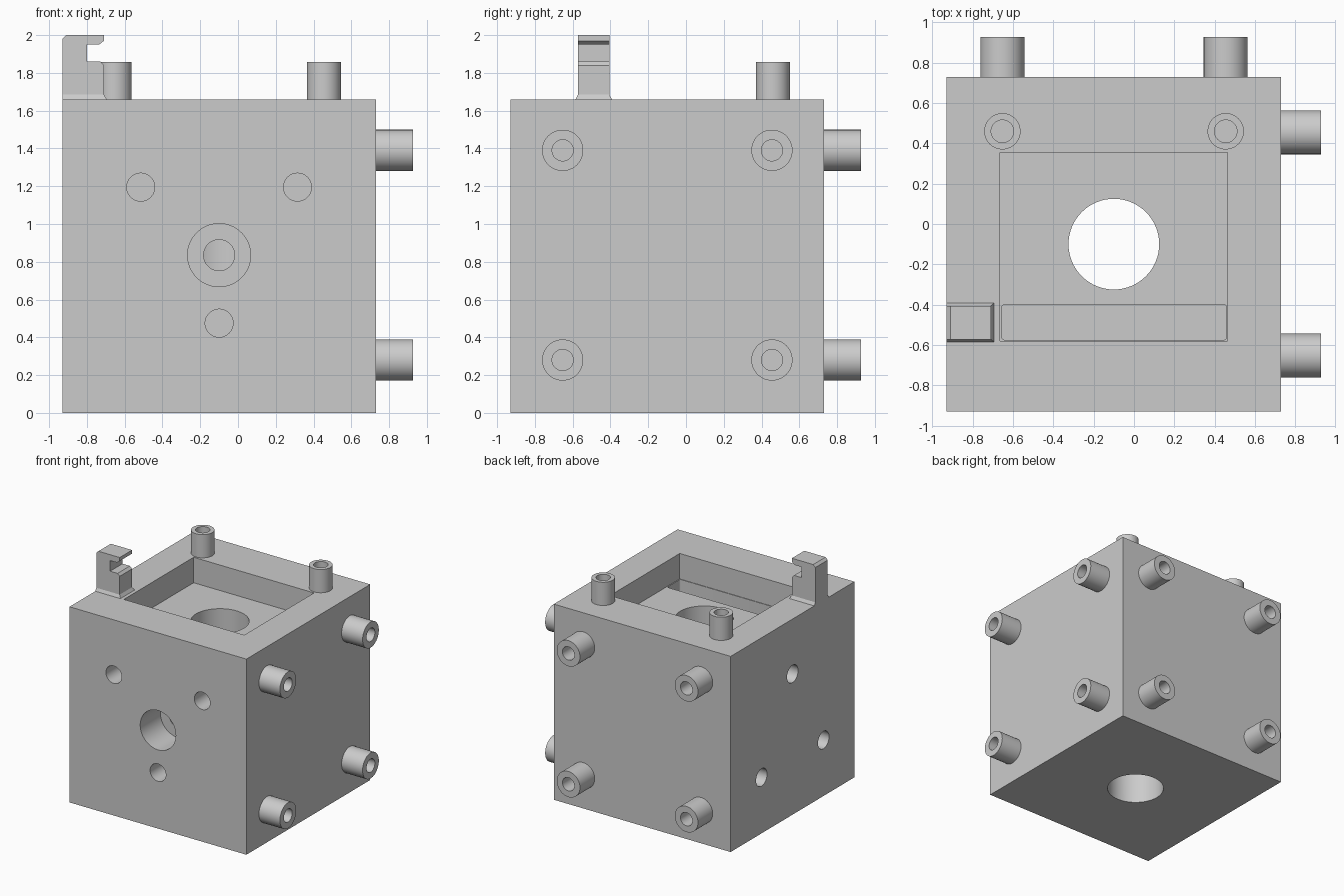
import bpy, bmesh, math
from mathutils import Matrix, Vector

cube = bpy.data.objects.get("Cube")
if cube:
    bpy.data.objects.remove(cube, do_unlink=True)

grey = bpy.data.materials.new("plain_grey")
grey.use_nodes = True
grey.diffuse_color = (0.6, 0.6, 0.6, 1)
grey.node_tree.nodes["Principled BSDF"].inputs["Base Color"].default_value = (0.6, 0.6, 0.6, 1)

LOW, HIGH, TOP = -0.93, 0.73, 1.66     # block limits
MID = -0.1                             # block axis in x and y
TURN = {"x": Matrix.Rotation(math.pi / 2, 4, "Y"),
        "y": Matrix.Rotation(-math.pi / 2, 4, "X"),
        "z": Matrix.Identity(4)}


def add_object(name, bm):
    bmesh.ops.recalc_face_normals(bm, faces=bm.faces)
    mesh = bpy.data.meshes.new(name)
    bm.to_mesh(mesh)
    bm.free()
    mesh.materials.append(grey)
    obj = bpy.data.objects.new(name, mesh)
    bpy.context.collection.objects.link(obj)
    return obj


def box(name, low, high, corner=0):
    low, high = Vector(low), Vector(high)
    bm = bmesh.new()
    bmesh.ops.create_cube(bm, size=1)
    bmesh.ops.scale(bm, vec=high - low, verts=bm.verts)
    bmesh.ops.translate(bm, vec=(low + high) / 2, verts=bm.verts)
    if corner:
        upright = [e for e in bm.edges if abs(e.verts[0].co.z - e.verts[1].co.z) > 0.001]
        bmesh.ops.bevel(bm, geom=upright, offset=corner, segments=3, profile=0.5, affect="EDGES")
    return add_object(name, bm)


def cylinder(name, centre, radius, length, axis):
    bm = bmesh.new()
    bmesh.ops.create_cone(bm, cap_ends=True, segments=64, radius1=radius, radius2=radius,
                          depth=length, matrix=Matrix.Translation(centre) @ TURN[axis])
    return add_object(name, bm)


def activate(obj):
    bpy.ops.object.select_all(action="DESELECT")
    obj.select_set(True)
    bpy.context.view_layer.objects.active = obj


def cut(target, cutter):
    mod = target.modifiers.new("cut", "BOOLEAN")
    mod.operation, mod.solver, mod.object = "DIFFERENCE", "EXACT", cutter
    activate(target)
    bpy.ops.object.modifier_apply(modifier=mod.name)
    bpy.data.objects.remove(cutter, do_unlink=True)


def smooth(obj):
    activate(obj)
    bpy.ops.object.shade_smooth_by_angle(angle=math.radians(30))


# Main block with top pocket, insert slot and vertical bore
block = box("block", (LOW, LOW, 0), (HIGH, HIGH, TOP))
cut(block, box("pocket_cutter", (-0.665, -0.58, 1.444), (0.465, 0.355, 2)))
cut(block, cylinder("bore_cutter", (MID, MID, 0.8), 0.225, 3, "z"))
cut(block, box("slot_cutter", (-0.655, -0.575, 0.28), (0.458, -0.4, 1.6), 0.012))

# Stepped opening in the front wall
cut(block, cylinder("port_cutter", (MID, LOW, 0.835), 0.167, 0.54, "y"))
cut(block, cylinder("aperture_cutter", (MID, -0.6, 0.835), 0.082, 0.8, "y"))

# Three blind sockets each on the front and the right-hand side
for side, top in ((-0.415, False), (0.415, False), (0, True)):
    z = 1.195 if top else 0.475
    cut(block, cylinder("socket_cutter", (LOW, MID + side, z), 0.074, 0.42, "x"))
    z = 0.475 if top else 1.195
    cut(block, cylinder("socket_cutter", (MID + side, LOW, z), 0.074, 0.42, "y"))
smooth(block)


# Hollow pegs, turned from a profile
def peg(name, base, radius, axis, length=0.197, bore=0.056):
    profile = [(0, 0.004), (bore, 0.004), (bore, length), (radius, length), (radius, -0.01)]
    bm = bmesh.new()
    verts = [bm.verts.new((r, 0, h)) for r, h in profile]
    edges = [bm.edges.new(pair) for pair in zip(verts, verts[1:])]
    bmesh.ops.spin(bm, geom=verts + edges, cent=(0, 0, 0), axis=(0, 0, 1),
                   angle=2 * math.pi, steps=48)
    bmesh.ops.remove_doubles(bm, verts=bm.verts, dist=0.0005)
    rim = [e for e in bm.edges if e.is_boundary]
    bmesh.ops.holes_fill(bm, edges=rim, sides=0)
    obj = add_object(name, bm)
    obj.matrix_world = Matrix.Translation(base) @ TURN[axis]
    smooth(obj)


for across in (-0.653, 0.455):
    peg("top_peg", (across, 0.46, TOP), 0.09, "z")
    for z in (0.28, 1.39):
        peg("back_peg", (across, HIGH, z), 0.109, "y")
        peg("side_peg", (HIGH, across, z), 0.109, "x")

# Cable clip: hooked profile pushed through its width
hook = [(-0.93, 1.65), (-0.71, 1.65), (-0.71, 1.84), (-0.73, 1.86), (-0.8, 1.86), (-0.8, 1.95),
        (-0.735, 1.95), (-0.71, 1.97), (-0.71, 2), (-0.91, 2), (-0.93, 1.98)]
bm = bmesh.new()
face = bm.faces.new([bm.verts.new((x, -0.572, z)) for x, z in hook])
pushed = bmesh.ops.extrude_face_region(bm, geom=[face])["geom"]
bmesh.ops.translate(bm, vec=(0, 0.166, 0),
                    verts=[v for v in pushed if isinstance(v, bmesh.types.BMVert)])
if not face.is_valid or len([f for f in bm.faces if len(f.verts) == len(hook)]) < 2:
    bm.faces.new([v for v in bm.verts if v.co.y < -0.5])
add_object("clip_hook", bm)

# Sloped foot around the clip
foot = box("clip_foot", (LOW, -0.59, TOP - 0.01), (-0.688, -0.386, 1.685))
for v in foot.data.vertices:
    if v.co.z > TOP:
        v.co.x = min(v.co.x, -0.71)
        v.co.y = max(-0.572, min(v.co.y, -0.406))
